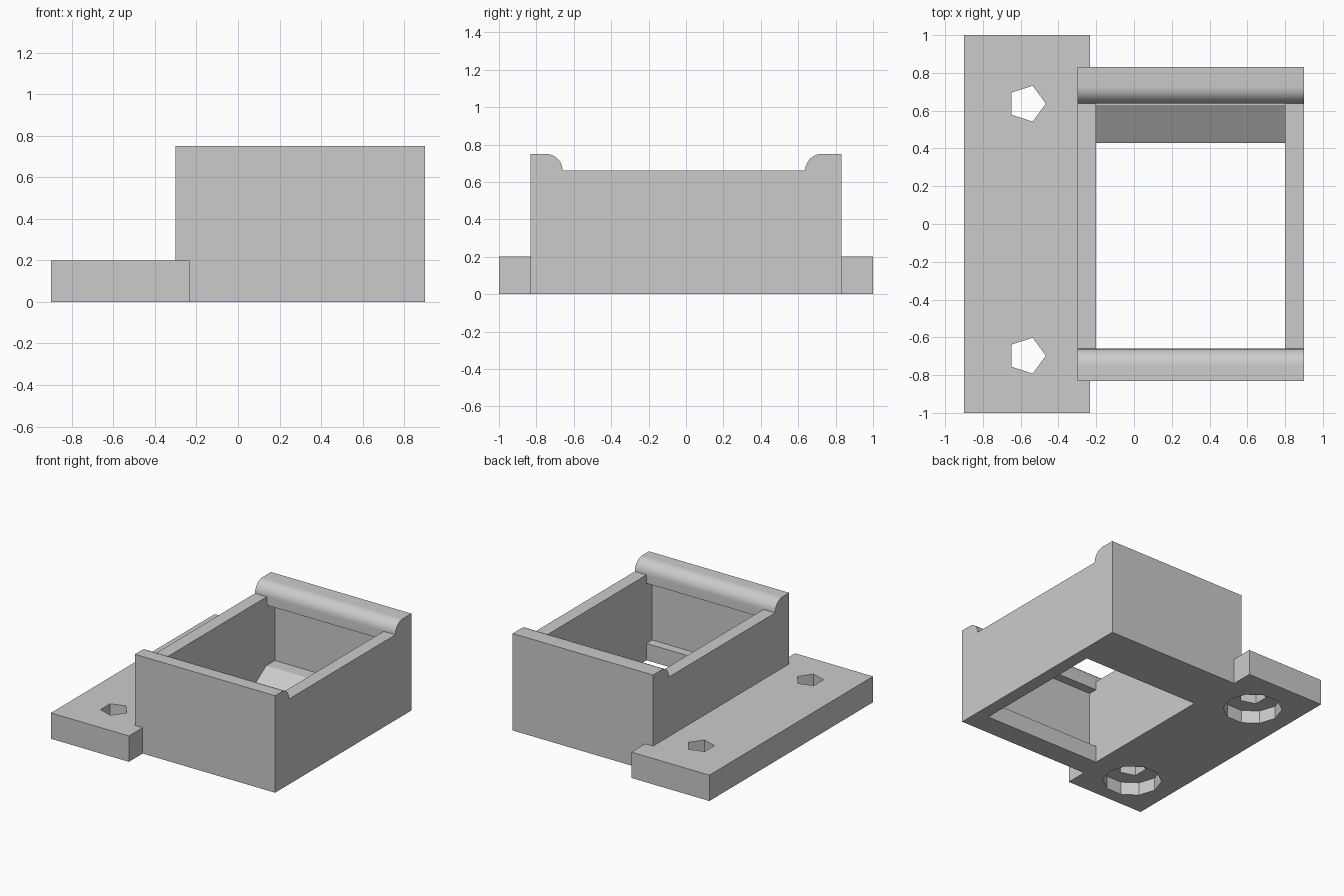
import bpy, bmesh, math
from mathutils import Vector

cube = bpy.data.objects.get("Cube")
if cube:
    bpy.data.objects.remove(cube, do_unlink=True)

# single grey material
grey = bpy.data.materials.new("light_grey")
grey.use_nodes = True
colour = (0.6, 0.6, 0.6, 1)
grey.diffuse_color = colour
grey.node_tree.nodes["Principled BSDF"].inputs["Base Color"].default_value = colour


def prism(name, outline, direction):
    """Closed solid: an outline of 3D points pushed along a direction."""
    bm = bmesh.new()
    face = bm.faces.new([bm.verts.new(p) for p in outline])
    top = bmesh.ops.extrude_face_region(bm, geom=[face])["geom"]
    verts = [g for g in top if isinstance(g, bmesh.types.BMVert)]
    bmesh.ops.translate(bm, verts=verts, vec=Vector(direction))
    bmesh.ops.recalc_face_normals(bm, faces=bm.faces)
    mesh = bpy.data.meshes.new(name)
    bm.to_mesh(mesh)
    bm.free()
    mesh.materials.append(grey)
    obj = bpy.data.objects.new(name, mesh)
    bpy.context.collection.objects.link(obj)
    return obj


def side_profile(name, points, x0, x1):
    return prism(name, [(x0, y, z) for y, z in points], (x1 - x0, 0, 0))


def polygon_cutter(name, x, y, radius, sides, z0, z1):
    turns = [2 * math.pi * i / sides for i in range(sides)]
    outline = [(x + radius * math.cos(a), y + radius * math.sin(a), z0) for a in turns]
    return prism(name, outline, (0, 0, z1 - z0))


def combine(target, other, operation):
    """Apply a boolean and remove the helper."""
    mod = target.modifiers.new(operation.lower(), "BOOLEAN")
    mod.operation = operation
    mod.solver = "EXACT"
    mod.object = other
    other.hide_render = True
    bpy.ops.object.select_all(action="DESELECT")
    bpy.context.view_layer.objects.active = target
    target.select_set(True)
    bpy.ops.object.modifier_apply(modifier=mod.name)
    bpy.data.objects.remove(other, do_unlink=True)


RIM, RIDGE = 0.66, 0.75        # heights of the side walls and end ridges
FRONT, BACK = -0.66, 0.637     # inner edges of the two ridges


def ridge_arc(edge, sign, steps=12):
    """Quarter round from the ridge top down to the rim."""
    r = RIDGE - RIM
    angles = [math.pi / 2 * i / steps for i in range(steps + 1)]
    return [(edge - sign * r + sign * r * math.sin(a), RIM + r * math.cos(a)) for a in angles]


# housing: outer body with a rounded ridge at each end
outer = [(0.832, 0), (-0.832, 0), (-0.832, RIDGE)]
outer += ridge_arc(FRONT, 1)
outer += ridge_arc(BACK, -1)[::-1]
outer += [(0.832, RIDGE)]
housing = side_profile("housing", outer, -0.3, 0.9)

# open cavity: grooved end walls, low ledges and a ramp at the back
cavity = [(FRONT, -0.1), (FRONT, 0.13), (-0.73, 0.13), (-0.73, 0.595), (FRONT, 0.595),
          (FRONT, 0.9), (BACK, 0.9), (BACK, 0.595), (0.735, 0.595), (0.735, 0.13),
          (0.63, 0.13), (0.43, 0), (0.43, -0.1)]
combine(housing, side_profile("cavity_cutter", cavity, -0.2, 0.8), "DIFFERENCE")

# mounting plate with screw holes, counterbored from below
plate = prism("mounting_plate", [(-0.9, -1, 0), (-0.233, -1, 0), (-0.233, 1, 0), (-0.9, 1, 0)],
              (0, 0, 0.2))
for y in (-0.697, 0.637):
    combine(plate, polygon_cutter("screw_hole", -0.567, y, 0.1, 5, -0.1, 0.3), "DIFFERENCE")
    combine(plate, polygon_cutter("counterbore", -0.567, y, 0.21, 10, -0.1, 0.1), "DIFFERENCE")
combine(housing, plate, "UNION")

# smooth ridges, sharp corners elsewhere
bpy.ops.object.select_all(action="DESELECT")
housing.select_set(True)
bpy.context.view_layer.objects.active = housing
bpy.ops.object.shade_smooth_by_angle(angle=math.radians(25))
